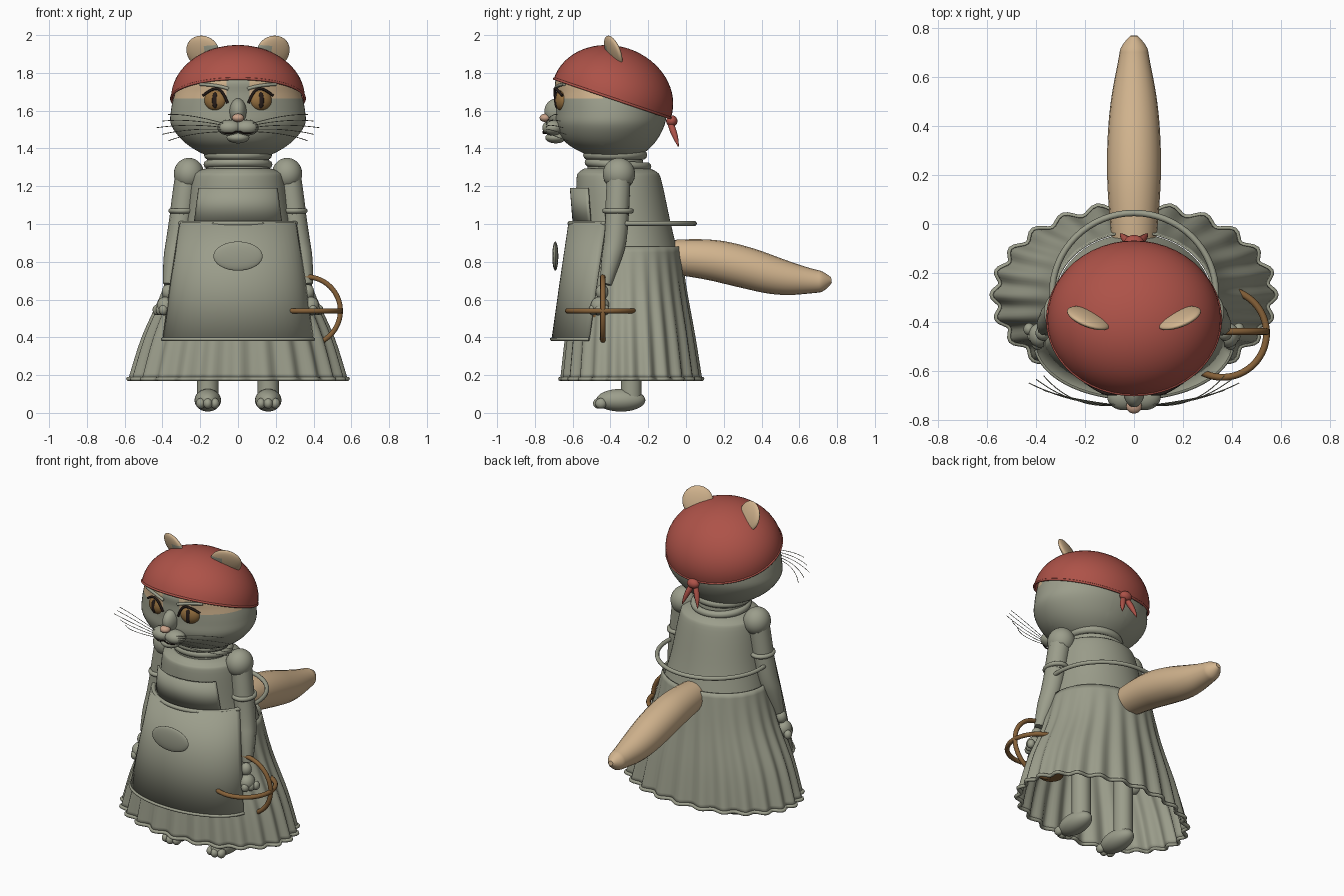
import bpy, bmesh
from math import sin, cos, pi, radians
from mathutils import Vector, Matrix

cube = bpy.data.objects.get("Cube")
if cube:
    bpy.data.objects.remove(cube)


def colour(name, r, g, b):
    m = bpy.data.materials.new(name)
    m.use_nodes = True
    m.diffuse_color = (r, g, b, 1)
    m.node_tree.nodes["Principled BSDF"].inputs["Base Color"].default_value = (r, g, b, 1)
    return m


GREY = colour("sage grey", .33, .34, .26)
TAN = colour("tan fur", .64, .455, .27)
RED = colour("brick red", .42, .085, .065)
BROWN = colour("wicker brown", .24, .12, .04)
AMBER = colour("amber iris", .30, .16, .05)
DARK = colour("dark pupil", .02, .012, .01)
PINK = colour("nose pink", .58, .36, .25)


def add(name, bm, *mats, matrix=None):
    if matrix:
        bm.transform(matrix)
    bmesh.ops.recalc_face_normals(bm, faces=bm.faces)
    for f in bm.faces:
        f.smooth = True
    me = bpy.data.meshes.new(name)
    bm.to_mesh(me)
    bm.free()
    ob = bpy.data.objects.new(name, me)
    bpy.context.collection.objects.link(ob)
    for m in mats:
        me.materials.append(m)
    bpy.ops.object.select_all(action="DESELECT")
    bpy.context.view_layer.objects.active = ob
    ob.select_set(True)
    bpy.ops.object.shade_smooth_by_angle(angle=radians(45))
    return ob


def place(loc, size, rot=(0, 0, 0)):
    turn = Matrix.Rotation(rot[2], 4, "Z") @ Matrix.Rotation(rot[1], 4, "Y") @ Matrix.Rotation(rot[0], 4, "X")
    return Matrix.Translation(loc) @ turn @ Matrix.Diagonal((*size, 1))


def ball(name, loc, size, mat, rot=(0, 0, 0)):
    bm = bmesh.new()
    bmesh.ops.create_uvsphere(bm, u_segments=32, v_segments=20, radius=1)
    return add(name, bm, mat, matrix=place(loc, size, rot))


def tube(name, pts, radius, mat, radii=None, loop=False, sides=3):
    cu = bpy.data.curves.new(name, "CURVE")
    cu.dimensions = "3D"
    cu.bevel_depth = radius
    cu.bevel_resolution = sides
    cu.use_fill_caps = True
    cu.resolution_u = 8
    sp = cu.splines.new("POLY" if loop else "NURBS")
    sp.points.add(len(pts) - 1)
    for i, p in enumerate(pts):
        sp.points[i].co = (*p, 1)
        sp.points[i].radius = radii[i] if radii else 1
    sp.use_cyclic_u = loop
    if not loop:
        sp.order_u = 3
        sp.use_endpoint_u = True
    sp.use_smooth = True
    cu.materials.append(mat)
    ob = bpy.data.objects.new(name, cu)
    bpy.context.collection.objects.link(ob)
    return ob


def ring(name, loc, rx, ry, radius, mat, rot=(0, 0, 0)):
    m = place(loc, (rx, ry, 1), rot)
    pts = [m @ Vector((cos(a * pi / 32), sin(a * pi / 32), 0)) for a in range(64)]
    return tube(name, pts, radius, mat, loop=True)


def catmull(a, b, c, d, t):
    return [.5 * (2 * q + (r - p) * t + (2 * p - 5 * q + 4 * r - s) * t * t + (3 * q - p - 3 * r + s) * t ** 3)
            for p, q, r, s in zip(a, b, c, d)]


def loft(rows, segs=64, wave=0, folds=24, caps=True):
    """Skin smooth elliptical rings given as (z, half width, half depth, centre y)."""
    ext = [rows[0], *rows, rows[-1]]
    fine = [catmull(*ext[i:i + 4], k / 5) for i in range(len(rows) - 1) for k in range(5)] + [rows[-1]]
    bm = bmesh.new()
    loops = []
    for i, (z, rx, ry, cy) in enumerate(fine):
        amp = wave * i / len(fine)
        row = []
        for k in range(segs):
            a = 2 * pi * k / segs
            w = amp * cos(folds * a)
            row.append(bm.verts.new(((rx + w) * cos(a), cy + (ry + w) * sin(a), z)))
        loops.append(row)
    for lo, hi in zip(loops, loops[1:]):
        for k in range(segs):
            bm.faces.new((lo[k], lo[k - 1], hi[k - 1], hi[k]))
    if caps:
        bm.faces.new(loops[0])
        bm.faces.new(loops[-1])
    return bm, [v.co.copy() for v in loops[-1]]


def sheet(name, rows, depth, arc, mat):
    """Curved cloth panel from rows of (z, half width, front y)."""
    bm = bmesh.new()
    grid = []
    for z, w, y in rows:
        angles = [radians(arc) * (k / 12 - 1) for k in range(25)]
        grid.append([bm.verts.new((w * sin(a) / sin(radians(arc)), y + depth * (1 - cos(a)), z)) for a in angles])
    for lo, hi in zip(grid, grid[1:]):
        for k in range(24):
            bm.faces.new((lo[k], lo[k + 1], hi[k + 1], hi[k]))
    edge = [v.co.copy() for v in grid[-1]]
    ob = add(name, bm, mat)
    ob.modifiers.new("thickness", "SOLIDIFY").thickness = .012
    return edge


# Head with tan brow patches
bm, _ = loft([(1.345, .06, .06, -.37), (1.365, .17, .14, -.38), (1.43, .28, .235, -.40), (1.52, .352, .285, -.40),
              (1.6, .355, .293, -.395), (1.69, .335, .293, -.395), (1.77, .30, .285, -.40),
              (1.85, .21, .19, -.39), (1.9, .08, .08, -.38)])
for co, no in (((0, 0, 1.665), (0, 0, 1)), ((.06, 0, 0), (1, 0, 0)), ((-.06, 0, 0), (1, 0, 0)), ((0, -.44, 0), (0, 1, 0))):
    bmesh.ops.bisect_plane(bm, geom=bm.verts[:] + bm.edges[:] + bm.faces[:], plane_co=co, plane_no=no)
for f in bm.faces:
    c = f.calc_center_median()
    f.material_index = int(c.z > 1.665 and abs(c.x) > .06 and c.y < -.44)
add("head", bm, GREY, TAN)

# Bandana: a tilted half dome with knot and tails
bm = bmesh.new()
bmesh.ops.create_uvsphere(bm, u_segments=48, v_segments=32, radius=1)
bmesh.ops.bisect_plane(bm, geom=bm.verts[:] + bm.edges[:] + bm.faces[:], plane_co=(0, 0, 0),
                       plane_no=(0, 0, 1), clear_inner=True)
tilt = (radians(-18.7), 0, 0)
add("bandana", bm, RED, matrix=place((0, -.39, 1.665), (.355, .327, .277), tilt))
ring("bandana_hem", (0, -.39, 1.665), .353, .325, .007, RED, tilt)
ball("bandana_knot", (0, -.075, 1.545), (.04, .03, .03), RED)
for s in (1, -1):
    tube("bandana_tail", [(0, -.09, 1.55), (s * .035, -.065, 1.49), (s * .055, -.04, 1.41)], .024, RED, (.5, 1.1, .1))

# Face
ball("nose_bridge", (0, -.675, 1.595), (.045, .075, .07), GREY, (radians(-20), 0, 0))
ball("nose", (0, -.745, 1.562), (.032, .03, .022), PINK)
ball("chin", (0, -.69, 1.457), (.06, .055, .03), GREY)
tube("mouth", [(-.08, -.735, 1.485), (-.04, -.757, 1.474), (0, -.757, 1.495), (.04, -.757, 1.474), (.08, -.735, 1.485)],
     .004, DARK)
for s in (1, -1):
    ball("muzzle_pad", (s * .045, -.705, 1.51), (.065, .056, .042), GREY)
    ball("eye", (s * .12, -.658, 1.655), (.06, .036, .055), AMBER, (0, 0, s * .3))
    ball("pupil", (s * .122, -.685, 1.655), (.016, .013, .043), DARK)
    tube("eyelid", [(s * .055, -.69, 1.64), (s * .08, -.697, 1.705), (s * .13, -.692, 1.725), (s * .185, -.655, 1.68)], .007, DARK)
    tube("eyebrow", [(s * .05, -.69, 1.715), (s * .1, -.69, 1.735), (s * .2, -.645, 1.74)], .009, GREY)
    for i in range(5):
        drop = .035 * (i - 2)
        tube("whisker", [(s * .07, -.74, 1.51 + drop * .3), (s * .25, -.76 + i * .01, 1.535 + drop * .7),
                         (s * (.43 - abs(i - 2) * .03), -.62 - i * .015, 1.51 + drop)], .002, GREY, sides=0)

    # Ear, with a grey strip on the inner front
    bm = bmesh.new()
    bmesh.ops.create_uvsphere(bm, u_segments=32, v_segments=20, radius=1)
    for f in bm.faces:
        c = f.calc_center_median()
        f.material_index = int(c.y < 0 and c.x * s < -.25 and c.z < .5)
    add("ear", bm, TAN, GREY, matrix=place((s * .185, -.385, 1.912), (.094, .024, .09), (radians(20), 0, s * radians(21))))

# Neck and bodice
add("neck", loft([(1.4, .16, .145, -.38), (1.25, .17, .15, -.37)])[0], GREY)
ring("collar", (0, -.375, 1.365), .155, .145, .025, GREY)
ring("neck_band", (0, -.36, 1.315), .16, .155, .022, GREY, (radians(-4), 0, 0))
add("bodice", loft([(1.295, .17, .17, -.365), (1.275, .225, .205, -.36), (1.23, .25, .225, -.355),
                    (1.0, .285, .25, -.33), (.84, .32, .268, -.308)])[0], GREY)

# Pleated open skirt
bm, hem = loft([(.88, .33, .275, -.305), (.65, .395, .30, -.30), (.4, .50, .335, -.295), (.18, .565, .36, -.29)],
               segs=192, wave=.017, caps=False)
add("skirt", bm, GREY).modifiers.new("thickness", "SOLIDIFY").thickness = .008
tube("skirt_hem", hem, .011, GREY, loop=True)

# Apron
edge = sheet("apron_skirt", [(1.01, .31, -.622), (.7, .357, -.668), (.39, .40, -.712)], .23, 82, GREY)
tube("apron_trim", edge, .009, GREY)
sheet("apron_bib", [(1.19, .21, -.615), (1.0, .235, -.60)], .16, 65, GREY)
ring("apron_tie", (0, -.285, 1.003), .335, .33, .013, GREY)
ball("pocket", (0, -.692, .83), (.13, .016, .077), GREY)

# Arms, legs and feet
for s in (1, -1):
    ball("shoulder", (s * .26, -.355, 1.265), (.08, .085, .085), GREY)
    tube("upper_arm", [(s * .265, -.355, 1.27), (s * .28, -.36, 1.17), (s * .295, -.365, 1.05)], .066, GREY)
    ring("cuff", (s * .297, -.36, 1.07), .058, .07, .014, GREY)
    tube("forearm", [(s * .295, -.365, 1.06), (s * .315, -.37, .92), (s * .345, -.40, .8), (s * .365, -.425, .68)], .064, GREY,
         (1, 1, .85, .5))
    ball("wrist", (s * .37, -.445, .64), (.033, .033, .04), GREY)
    ball("hand", (s * .385, -.455, .565), (.045, .05, .05), GREY)
    for i in range(3):
        ball("finger", (s * (.395 + .017 * i), -.49 + .03 * i, .545), (.023, .025, .028), GREY)
    tube("leg", [(s * .16, -.29, .06), (s * .16, -.29, .3), (s * .16, -.29, .5)], .058, GREY)
    ball("foot", (s * .16, -.345, .067), (.07, .13, .06), GREY)
    for i in (-1, 0, 1):
        ball("toe", (s * .16 + i * .038, -.462 + abs(i) * .012, .05), (.024, .03, .028), GREY)

# Tail
tube("tail", [(0, -.08, .825), (0, .1, .82), (0, .3, .775), (0, .5, .715), (0, .68, .695), (0, .73, .698), (0, .77, .703)],
     .1, TAN, (.9, 1.08, 1.12, .98, .62, .55, .15), sides=8)

# Basket
ring("basket_rim", (.362, -.447, .54), .18, .18, .014, BROWN)
ring("basket_handle", (.362, -.44, .54), .18, .18, .014, BROWN, (pi / 2, 0, 0))
bm, _ = loft([(.52, .105, .1, -.41), (.45, .1, .095, -.41), (.37, .07, .07, -.41)], segs=32)
add("basket_bowl", bm, BROWN, matrix=Matrix.Translation((.29, 0, 0)))
